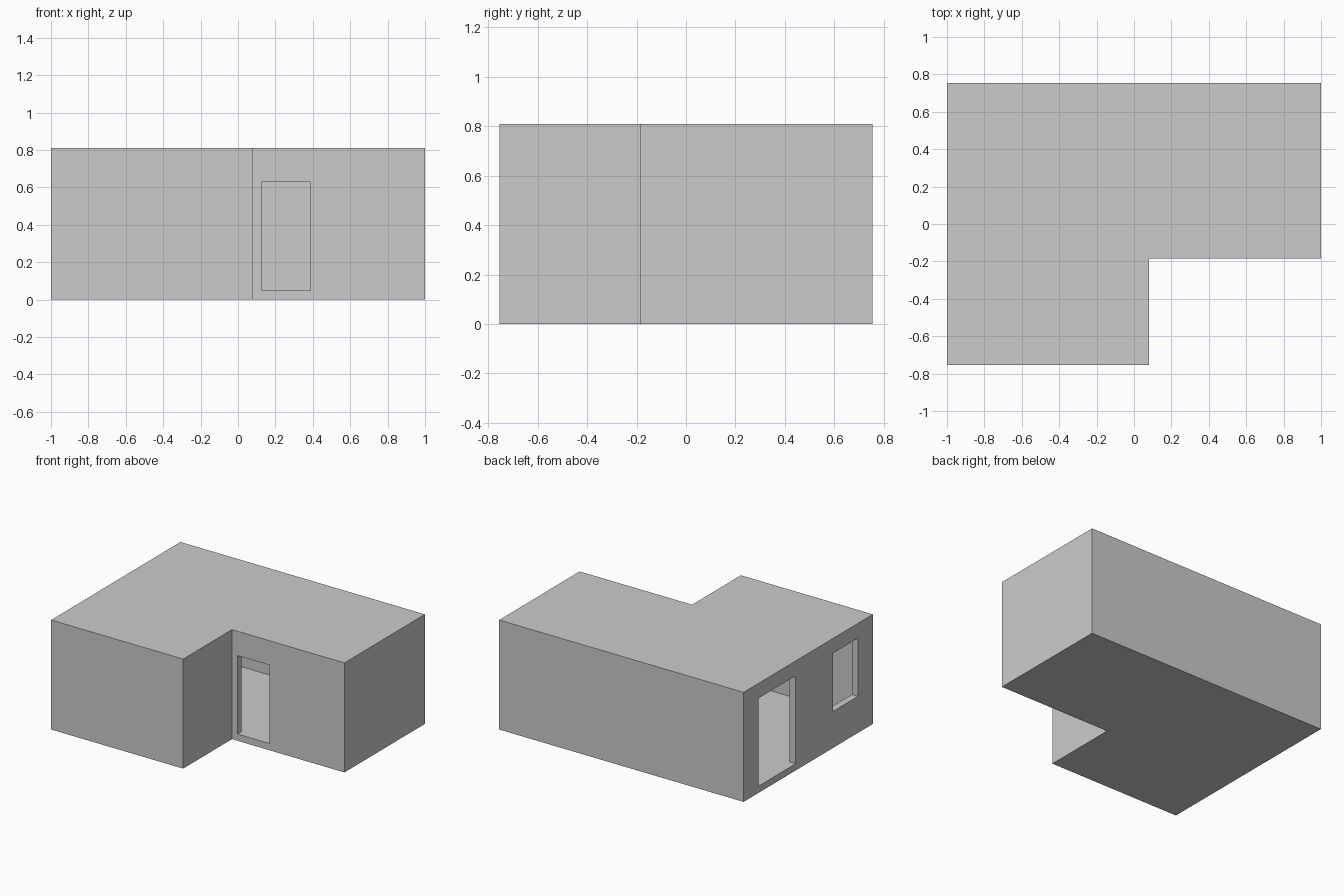
import bpy, bmesh

if "Cube" in bpy.data.objects:
    bpy.data.objects.remove(bpy.data.objects["Cube"])

T = 0.05    # wall, floor and roof thickness
H = 0.81    # overall height


def prism(name, outline, z0, z1):
    """Extrude a flat outline from z0 up to z1."""
    bm = bmesh.new()
    base = bm.faces.new([bm.verts.new((x, y, z0)) for x, y in outline])
    top = bmesh.ops.extrude_face_region(bm, geom=[base])["geom"]
    bmesh.ops.translate(bm, vec=(0, 0, z1 - z0),
                        verts=[v for v in top if isinstance(v, bmesh.types.BMVert)])
    bmesh.ops.recalc_face_normals(bm, faces=bm.faces)
    mesh = bpy.data.meshes.new(name)
    bm.to_mesh(mesh)
    bm.free()
    obj = bpy.data.objects.new(name, mesh)
    bpy.context.collection.objects.link(obj)
    return obj


def ell(inset):
    """L-shaped plan, moved inwards by the inset."""
    x, y, nx, ny = 1 - inset, 0.755 - inset, 0.08 - inset, -0.185 + inset
    return [(-x, -y), (nx, -y), (nx, ny), (x, ny), (x, y), (-x, y)]


def cut(target, cutter):
    cutter.hide_render = True
    cutter.hide_viewport = True
    cutter.display_type = 'WIRE'
    mod = target.modifiers.new(cutter.name, 'BOOLEAN')
    mod.operation = 'DIFFERENCE'
    mod.solver = 'EXACT'
    mod.object = cutter


def opening(name, x0, x1, y0, y1, z0, z1):
    return prism(name, [(x0, y0), (x1, y0), (x1, y1), (x0, y1)], z0, z1)


# Hollow L-shaped shell
house = prism("house_shell", ell(0), 0, H)
cut(house, prism("room_cutter", ell(T), T, H - T))

# Door in the inner front wall, door and window in the left wall
cut(house, opening("front_door_cutter", 0.125, 0.388, -0.25, -0.11, T, 0.63))
cut(house, opening("side_door_cutter", -1.05, -0.92, 0.146, 0.58, T, 0.70))
cut(house, opening("side_window_cutter", -1.05, -0.92, -0.58, -0.287, 0.27, 0.70))
